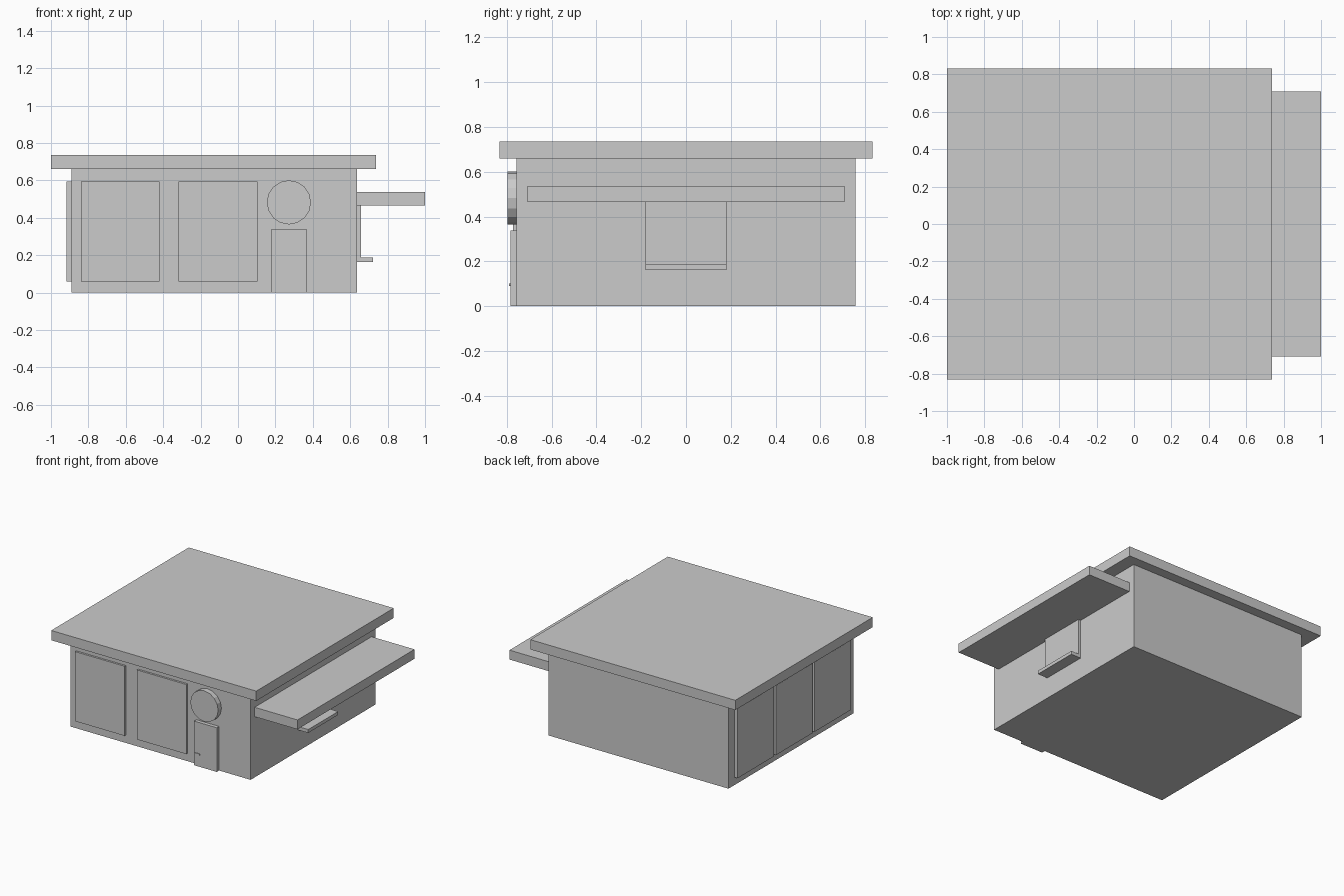
import bpy
from math import pi

cube = bpy.data.objects.get("Cube")
if cube:
    bpy.data.objects.remove(cube, do_unlink=True)

# Single plain material
grey = bpy.data.materials.new("plain_grey")
grey.use_nodes = True
colour = (0.6, 0.6, 0.6, 1)
grey.diffuse_color = colour
grey.node_tree.nodes["Principled BSDF"].inputs["Base Color"].default_value = colour


def box(name, x, y, z):
    """Box spanning the given (low, high) ranges."""
    spans = (x, y, z)
    bpy.ops.mesh.primitive_cube_add(size=1, location=[(a + b) / 2 for a, b in spans])
    obj = bpy.context.object
    obj.name = name
    obj.scale = [b - a for a, b in spans]
    bpy.ops.object.transform_apply(location=False, rotation=False, scale=True)
    obj.data.materials.append(grey)
    return obj


LEFT, RIGHT, DEPTH = -0.89, 0.637, 0.757
FRONT = -DEPTH
SILL, HEAD = 0.06, 0.593

# Building and overhanging flat roof
box("walls", (LEFT, RIGHT), (FRONT, DEPTH), (0, 0.66))
box("roof", (-1, 0.737), (-0.832, 0.832), (0.66, 0.735))

# Shop windows along the front
for i, x in enumerate((-0.84, -0.317)):
    box(f"front_window_{i + 1}", (x, x + 0.42), (FRONT - 0.015, FRONT), (SILL, HEAD))

# Windows along the side
for i in range(3):
    y = (i - 1) * 0.465
    box(f"side_window_{i + 1}", (LEFT - 0.028, LEFT), (y - 0.22, y + 0.22), (SILL, HEAD))

# Door with a small handle
box("door", (0.177, 0.37), (FRONT - 0.028, FRONT), (0, 0.338))
box("door_handle", (0.187, 0.227), (FRONT - 0.033, FRONT - 0.028), (0.09, 0.1))

# Round sign above the door
bpy.ops.mesh.primitive_cylinder_add(vertices=16, radius=0.118, depth=0.04,
                                    location=(0.272, FRONT - 0.02, 0.482),
                                    rotation=(pi / 2, 0, 0))
sign = bpy.context.object
sign.name = "round_sign"
sign.data.materials.append(grey)

# Side awning over a serving hatch with a shelf
box("awning", (RIGHT, 1), (-0.708, 0.708), (0.465, 0.537))
box("serving_hatch", (RIGHT, 0.658), (-0.181, 0.181), (0.188, 0.465))
box("hatch_shelf", (RIGHT, 0.722), (-0.181, 0.181), (0.162, 0.188))
